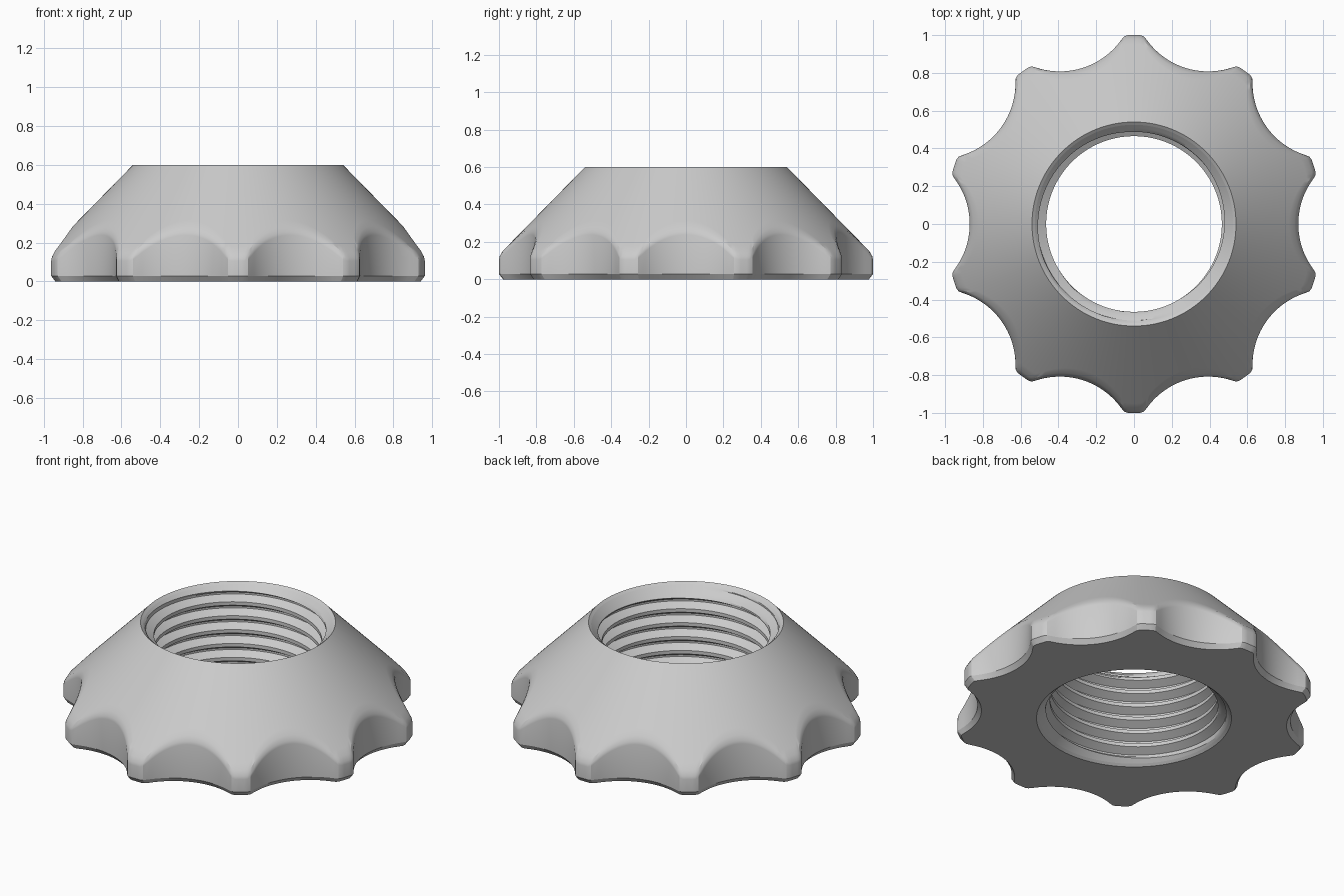
import bpy, bmesh
from math import sin, cos, tau, sqrt, radians

cube = bpy.data.objects.get("Cube")
if cube:
    bpy.data.objects.remove(cube)

STEPS = 360            # divisions around the axis
LOBES = 10
HEIGHT = 0.6
RIM = 0.54             # radius of the bore mouth
PITCH, MINOR, MAJOR = 0.085, 0.465, 0.511
LIP = 0.012

metal = bpy.data.materials.new("light grey metal")
metal.use_nodes = True
grey = (0.6, 0.6, 0.6, 1)
metal.diffuse_color = grey
metal.node_tree.nodes["Principled BSDF"].inputs["Base Color"].default_value = grey


def outline(angle):
    """Outer radius: a unit circle with round scallops, corners blended."""
    sector = tau / LOBES
    phi = (angle + sector / 2) % sector - sector / 2
    dist, cut = 1.27, 0.40
    under = cut ** 2 - (dist * sin(phi)) ** 2
    r = dist * cos(phi) - sqrt(max(under, 0))
    blend = 0.02
    h = max(blend - abs(r - 1), 0) / blend
    return min(r, 1) - h * h * blend / 4


def cone_height(r):
    return HEIGHT - (r - RIM) * 1.02


def thread_radius(phase):
    """Trapezoid thread: root flat, flank, crest flat, flank."""
    d = abs(phase % 1 - 0.5)
    t = min(max((d - 0.125) / 0.3125, 0), 1)
    return MINOR + (MAJOR - MINOR) * t


def bore_radius(angle, z):
    from_end = min(z, HEIGHT - z)
    chamfer = RIM - 0.015 - (from_end - LIP)
    return max(thread_radius(z / PITCH - angle / tau), chamfer)


def polar(r, angle, z):
    return (r * cos(angle), r * sin(angle), z)


def make_object(name, bm):
    mesh = bpy.data.meshes.new(name)
    bm.to_mesh(mesh)
    bm.free()
    mesh.materials.append(metal)
    ob = bpy.data.objects.new(name, mesh)
    bpy.context.collection.objects.link(ob)
    bpy.ops.object.select_all(action="DESELECT")
    ob.select_set(True)
    bpy.context.view_layer.objects.active = ob
    bpy.ops.object.shade_smooth_by_angle(angle=radians(25))
    return ob


# Scalloped conical body: a lathe whose outer radius follows the outline
bm = bmesh.new()
columns = []
for i in range(STEPS):
    a = tau * i / STEPS
    b = outline(a)
    z = cone_height(b)
    profile = [(RIM - 0.015, LIP), (RIM, 0), (b - 0.022, 0), (b, 0.028),
               (b, z - 0.025), (b - 0.004, z - 0.008),
               (b - 0.02, cone_height(b - 0.02)),
               (b - 0.05, cone_height(b - 0.05)),
               (RIM, HEIGHT), (RIM - 0.015, HEIGHT - LIP)]
    columns.append([bm.verts.new(polar(r, a, h)) for r, h in profile])
for i, col in enumerate(columns):
    nxt = columns[(i + 1) % STEPS]
    for j in range(len(col) - 1):
        bm.faces.new((col[j], nxt[j], nxt[j + 1], col[j + 1]))
make_object("scalloped_body", bm)

# Threaded bore: a helical strip clipped to the height of the bore
bm = bmesh.new()
breaks = [0, 0.0625, 0.22, 0.375, 0.5, 0.625, 0.78, 0.9375, 1]
turns = int(HEIGHT / PITCH) + 2
previous = None
for i in range(-STEPS, STEPS * turns + 1):
    a = tau * i / STEPS
    col = []
    for p in breaks:
        z = PITCH * (i / STEPS + p)
        z = min(max(z, LIP), HEIGHT - LIP)
        col.append(bm.verts.new(polar(bore_radius(a, z), a, z)))
    if previous:
        for j in range(len(breaks) - 1):
            if col[j + 1].co.z - col[j].co.z + previous[j + 1].co.z - previous[j].co.z > 1e-6:
                bm.faces.new((col[j], previous[j], previous[j + 1], col[j + 1]))
    previous = col
bmesh.ops.remove_doubles(bm, verts=bm.verts[:], dist=0.00002)
bmesh.ops.delete(bm, geom=[v for v in bm.verts if not v.link_faces], context="VERTS")
make_object("threaded_bore", bm)
